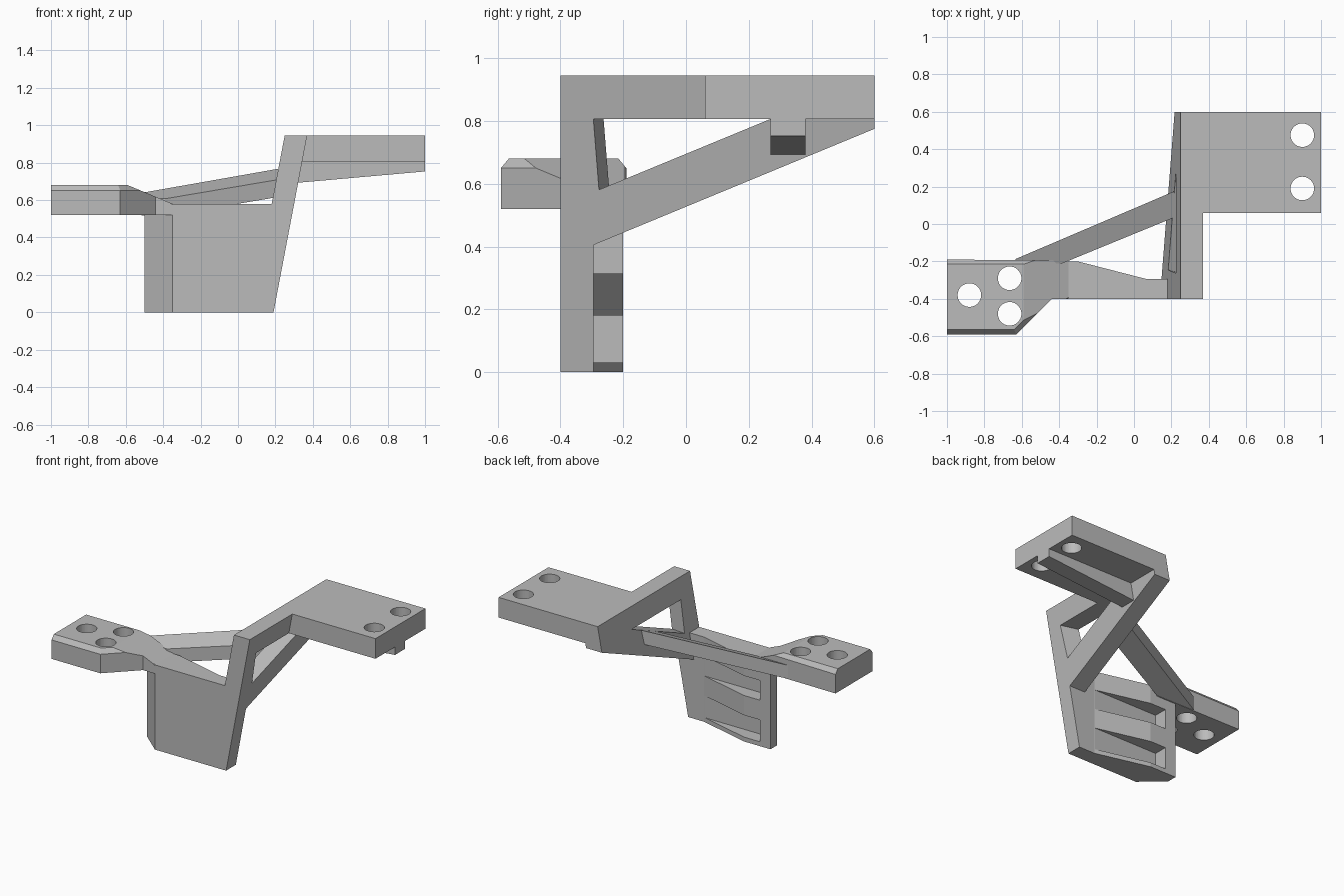
import bpy, bmesh
from math import cos, sin, pi
from mathutils import Vector

cube = bpy.data.objects.get("Cube")
if cube:
    bpy.data.objects.remove(cube, do_unlink=True)

grey = bpy.data.materials.new("plain_grey")
grey.use_nodes = True
GREY = (0.5, 0.5, 0.5, 1)
grey.diffuse_color = GREY
grey.node_tree.nodes["Principled BSDF"].inputs["Base Color"].default_value = GREY


def loft(name, ring_a, ring_b, slices=()):
    """Solid between two matching rings, trimmed by (point, normal) planes."""
    bm = bmesh.new()
    a = [bm.verts.new(p) for p in ring_a]
    b = [bm.verts.new(p) for p in ring_b]
    bm.faces.new(a)
    bm.faces.new(b)
    for i in range(len(a)):
        j = (i + 1) % len(a)
        bm.faces.new((a[i], a[j], b[j], b[i]))
    bmesh.ops.recalc_face_normals(bm, faces=bm.faces)
    for point, normal in slices:
        bmesh.ops.bisect_plane(bm, geom=bm.verts[:] + bm.edges[:] + bm.faces[:], dist=1e-5,
                               plane_co=point, plane_no=Vector(normal).normalized(), clear_outer=True)
        rim = [e for e in bm.edges if e.is_boundary]
        bmesh.ops.holes_fill(bm, edges=rim, sides=0)
    bmesh.ops.recalc_face_normals(bm, faces=bm.faces)
    mesh = bpy.data.meshes.new(name)
    bm.to_mesh(mesh)
    bm.free()
    mesh.materials.append(grey)
    obj = bpy.data.objects.new(name, mesh)
    bpy.context.collection.objects.link(obj)
    return obj


def upright(name, plan, low, high, slices=()):
    """Plan outline extruded in z."""
    return loft(name, [(x, y, low) for x, y in plan], [(x, y, high) for x, y in plan], slices)


def box(name, x, y, z):
    return upright(name, [(x[0], y[0]), (x[1], y[0]), (x[1], y[1]), (x[0], y[1])], *z)


def cut(target, cutter):
    cutter.hide_render = True
    cutter.display_type = 'WIRE'
    cutter.hide_set(True)
    mod = target.modifiers.new(cutter.name, 'BOOLEAN')
    mod.operation = 'DIFFERENCE'
    mod.solver = 'EXACT'
    mod.object = cutter


def drill(target, x, y, r=0.063, n=40):
    ring = [(x + r * cos(2 * pi * i / n), y + r * sin(2 * pi * i / n)) for i in range(n)]
    cut(target, upright("hole_cutter", ring, 0.4, 1.1))


# Front panel, thicker toward its bevelled outer edge, with two tapered pockets behind
panel = upright("front_panel", [(-0.5, -0.27), (-0.35, -0.4), (0.185, -0.4), (0.185, -0.295),
                                (0.07, -0.295), (-0.3, -0.2), (-0.5, -0.2)], 0, 0.58)
for z in ((0.03, 0.18), (0.315, 0.45)):
    cut(panel, box("pocket_cutter", (-0.42, 0.068), (-0.294, -0.1), z))

# Three-hole mount that slopes down to the panel
mount = upright("three_hole_mount", [(-1, -0.59), (-0.63, -0.59), (-0.44, -0.4), (-0.35, -0.4),
                                     (-0.35, -0.195), (-1, -0.19)], 0.52, 0.68,
                [((-0.59, 0, 0.68), (0.1, 0, 0.24)),
                 ((0, -0.59, 0.65), (0, -0.03, 0.025)),
                 ((0, -0.19, 0.65), (0, 0.03, 0.025)),
                 ((-0.63, -0.59, 0.65), (0.021, -0.021, 0.025))])
for x, y in ((-0.88, -0.38), (-0.665, -0.29), (-0.665, -0.48)):
    drill(mount, x, y)


# Leaning side frame: a sheet sheared along z, with a triangular window
def lean(profile, offset):
    return [(offset + 0.19 * z, y, z) for y, z in profile]


outline = [(-0.4, 0), (-0.295, 0), (-0.295, 0.405), (0.6, 0.775), (0.6, 0.945), (-0.4, 0.945)]
frame = loft("leaning_frame", lean(outline, 0.07), lean(outline, 0.19))
window_in = [(-0.26, 0.807), (0.27, 0.807), (-0.243, 0.595)]
window_out = [(-0.298, 0.807), (0.27, 0.807), (-0.28, 0.58)]
cut(frame, loft("window_cutter", lean(window_in, 0.06), lean(window_out, 0.2)))

# Two-hole plate with a tapered rib below
plate = box("two_hole_plate", (0.32, 1), (0.06, 0.6), (0.807, 0.945))
for y in (0.19, 0.475):
    drill(plate, 0.9, y)
rib = [(0.29, 0.69), (1, 0.753), (1, 0.815), (0.29, 0.815)]
loft("plate_rib", [(x, 0.27, z) for x, z in rib], [(x, 0.38, z) for x, z in rib])

# Diagonal brace, its top and bottom sloping with the frame's diagonal
brace = [(-0.64, -0.19), (-0.39, -0.213), (0.215, 0.035), (0.215, 0.175)]
loft("diagonal_brace", [(x, y, 0.602 + 0.413 * y) for x, y in brace],
     [(x, y, 0.695 + 0.413 * y) for x, y in brace])
